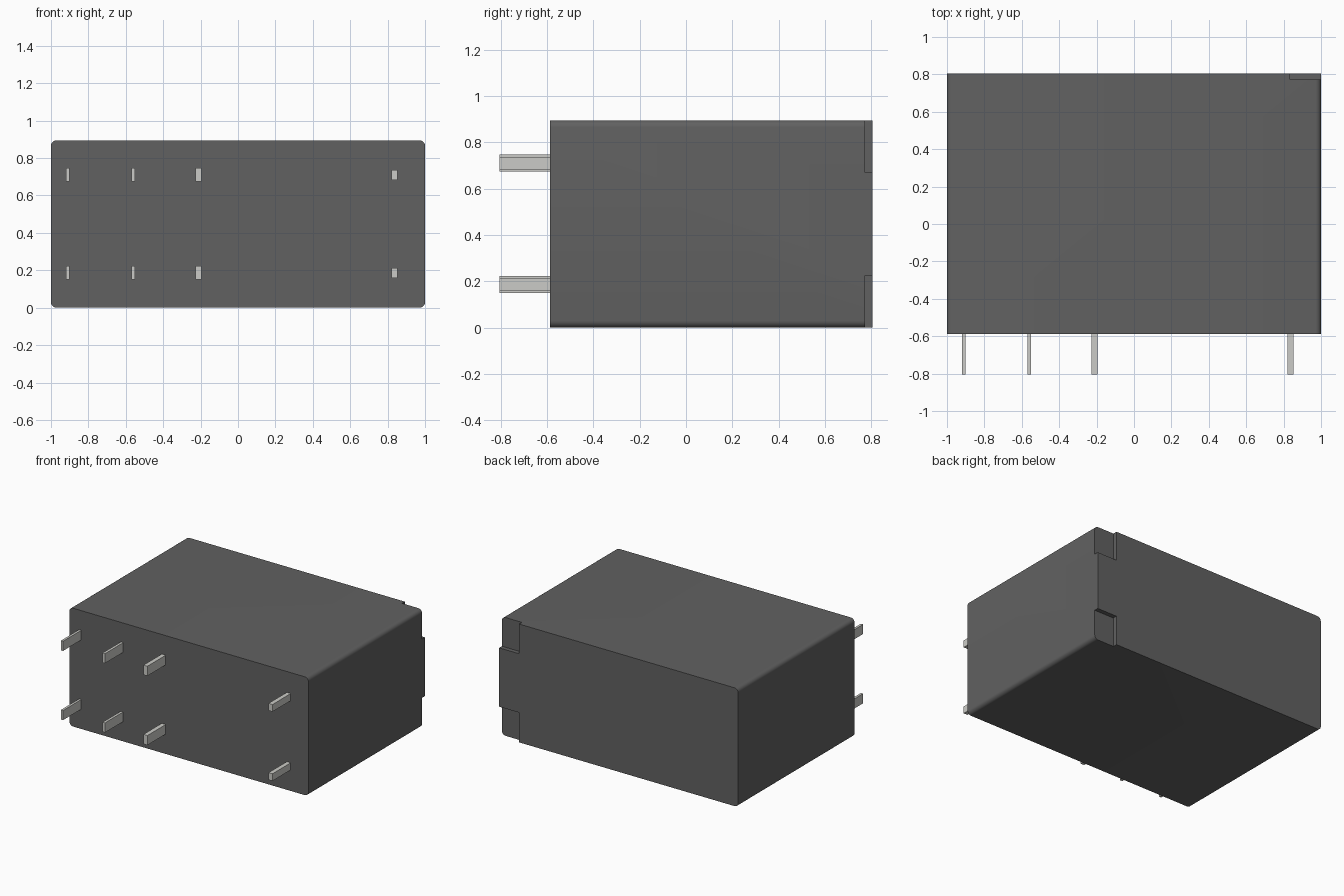
import bpy, bmesh

if "Cube" in bpy.data.objects:
    bpy.data.objects.remove(bpy.data.objects["Cube"])


def material(name, rgb):
    mat = bpy.data.materials.new(name)
    mat.diffuse_color = (*rgb, 1)
    mat.use_nodes = True
    mat.node_tree.nodes["Principled BSDF"].inputs["Base Color"].default_value = mat.diffuse_color
    return mat


def box(name, lo, hi, mat=None, radius=0):
    """Box between two corners; radius rounds the edges running along y."""
    bm = bmesh.new()
    bmesh.ops.create_cube(bm, size=1)
    for v in bm.verts:
        for i in range(3):
            v.co[i] = lo[i] if v.co[i] < 0 else hi[i]
    if radius:
        edges = [e for e in bm.edges
                 if abs(e.verts[0].co.y - e.verts[1].co.y) > 1e-4]
        bmesh.ops.bevel(bm, geom=edges, offset=radius, segments=6,
                        profile=0.5, affect='EDGES')
    mesh = bpy.data.meshes.new(name)
    bm.to_mesh(mesh)
    bm.free()
    obj = bpy.data.objects.new(name, mesh)
    bpy.context.collection.objects.link(obj)
    if mat:
        mesh.materials.append(mat)
    return obj


dark = material("dark_plastic", (0.12, 0.12, 0.12))
metal = material("pin_metal", (0.6, 0.6, 0.57))

BACK, FRONT, HEIGHT = 0.805, -0.587, 0.895

# Housing with rounded long edges
housing = box("housing", (-1, FRONT, 0), (1, BACK, HEIGHT), dark, 0.03)
bpy.context.view_layer.objects.active = housing
housing.select_set(True)

# Shallow notches in the two right-hand back corners
for z0, z1 in ((-0.1, 0.225), (0.67, 1.0)):
    cutter = box("notch_cutter", (0.833, 0.772, z0), (1.1, 0.9, z1))
    cutter.hide_render = True
    mod = housing.modifiers.new("notch", 'BOOLEAN')
    mod.operation = 'DIFFERENCE'
    mod.solver = 'EXACT'
    mod.object = cutter
    bpy.ops.object.modifier_apply(modifier=mod.name)
    bpy.data.objects.remove(cutter)
bpy.ops.object.shade_smooth_by_angle()

# Two rows of terminal pins: x, width, height
pins = ((-0.91, 0.018, 0.073), (-0.56, 0.02, 0.073),
        (-0.211, 0.033, 0.073), (0.836, 0.033, 0.054))
for row, z in (("lower", 0.186), ("upper", 0.71)):
    for n, (x, w, h) in enumerate(pins, 1):
        box(f"{row}_pin_{n}", (x - w / 2, -0.805, z - h / 2),
            (x + w / 2, FRONT, z + h / 2), metal)
